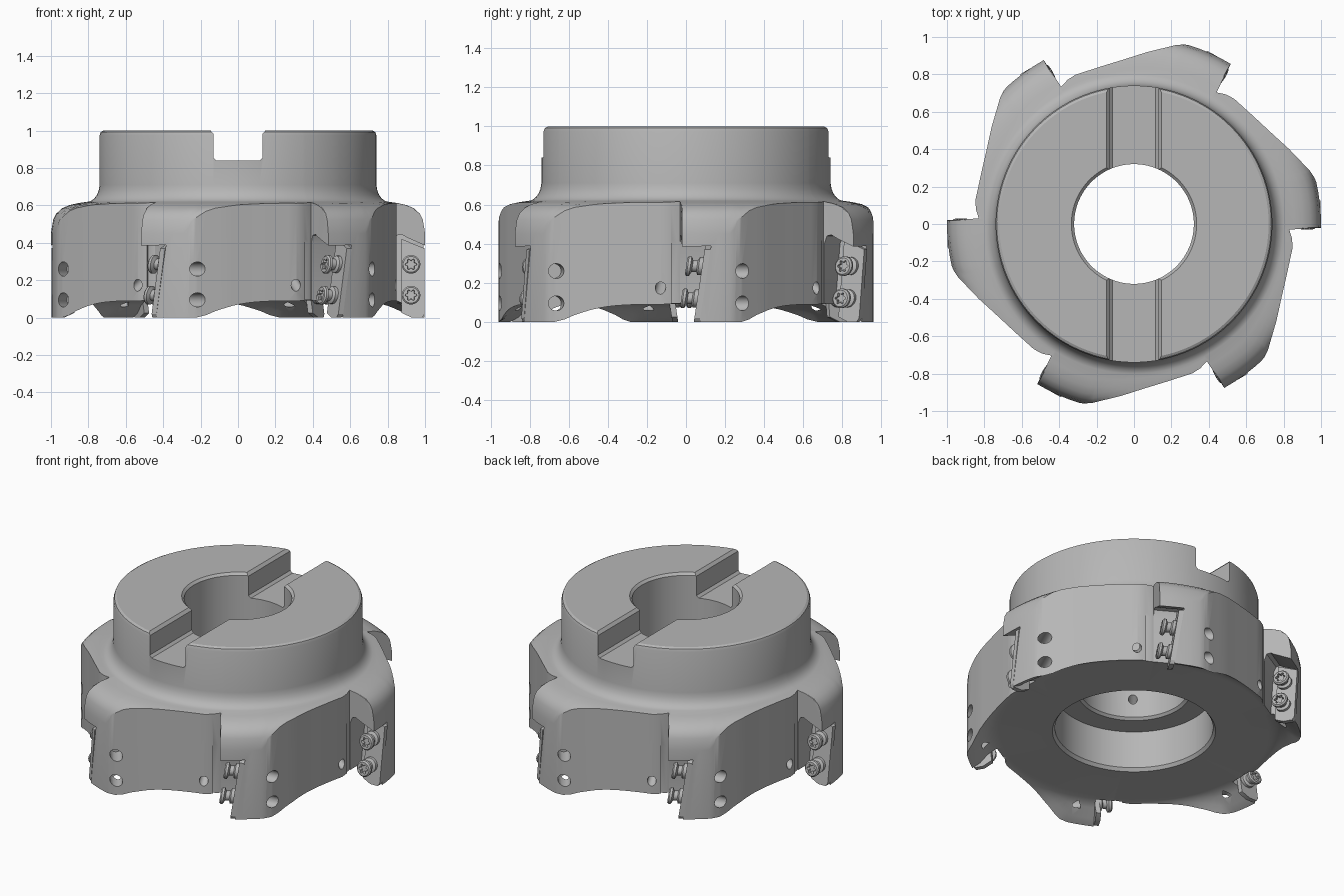
import bpy, bmesh
from math import sin, cos, pi, atan2, hypot, radians
from mathutils import Matrix, Vector

cube = bpy.data.objects.get("Cube")
if cube:
    bpy.data.objects.remove(cube, do_unlink=True)

steel = bpy.data.materials.new("steel grey")
steel.use_nodes = True
GREY = (0.47, 0.47, 0.47, 1)
steel.diffuse_color = GREY
steel.node_tree.nodes["Principled BSDF"].inputs["Base Color"].default_value = GREY

TEETH = 6
TURNS = [Matrix.Rotation(2 * pi * k / TEETH, 4, 'Z') for k in range(TEETH)]


def finish(name, bm):
    bmesh.ops.recalc_face_normals(bm, faces=bm.faces)
    me = bpy.data.meshes.new(name)
    bm.to_mesh(me)
    bm.free()
    ob = bpy.data.objects.new(name, me)
    bpy.context.collection.objects.link(ob)
    me.materials.append(steel)
    return ob


def smooth(ob):
    bpy.ops.object.select_all(action='DESELECT')
    ob.select_set(True)
    bpy.context.view_layer.objects.active = ob
    bpy.ops.object.shade_smooth_by_angle(angle=radians(28))


def loft(bm, rows, closed=False, caps=False):
    """Skin rings of points that all have the same count."""
    rings = [[bm.verts.new(p) for p in row] for row in rows]
    n = len(rings[0])
    pairs = list(zip(rings, rings[1:]))
    if closed:
        pairs.append((rings[-1], rings[0]))
    for a, b in pairs:
        for i in range(n):
            j = (i + 1) % n
            bm.faces.new((a[i], a[j], b[j], b[i]))
    if caps:
        bm.faces.new(rings[0])
        bm.faces.new(rings[-1][::-1])


def rod(bm, start, end, radius, sides=24):
    """Solid cylinder between two points."""
    a, b = Vector(start), Vector(end)
    q = (b - a).to_track_quat('Z', 'Y')
    ring = [q @ Vector((radius * cos(2 * pi * i / sides), radius * sin(2 * pi * i / sides), 0))
            for i in range(sides)]
    loft(bm, [[a + p for p in ring], [b + p for p in ring]], caps=True)


def cut(body, cutter):
    mod = body.modifiers.new("cut", 'BOOLEAN')
    mod.operation = 'DIFFERENCE'
    mod.solver = 'EXACT'
    mod.object = cutter
    bpy.context.view_layer.objects.active = body
    bpy.ops.object.modifier_apply(modifier=mod.name)
    bpy.data.objects.remove(cutter, do_unlink=True)


# Outline of one tooth: rake edge, round land, then the relieved flank
tooth = [(0.83, -0.03), (0.885, -0.0265), (0.94, -0.0235), (1.0, -0.02)]
tooth += [(cos(a), sin(a)) for a in (0.05, 0.11, 0.17, 0.225)]
flank = [(0.965, 0.248), (0.94, 0.285), (0.83, 0.40), (0.74, 0.482), (0.64, 0.575), (0.535, 0.67)]
for a, b in zip(flank, flank[1:]):
    tooth += [Vector(a).lerp(Vector(b), t / 3) for t in range(3)]
tooth += [flank[-1], (0.49, 0.693)]
outline = []
for turn in range(TEETH):
    for x, y in tooth:
        outline.append((hypot(x, y), atan2(y, x) + 2 * pi * turn / TEETH))


def dish(r):
    """Underside height: teeth reach down to the floor."""
    t = min(1, max(0, (0.97 - r) / 0.15))
    return 0.095 * (1 - (1 - t) ** 2)


ROUND = [(0.80, 0.62), (0.85, 0.613), (0.90, 0.602), (0.94, 0.585), (0.97, 0.56), (0.99, 0.52), (1.0, 0.45)]


def shoulder(r):
    """Height of the turned shoulder above a radius."""
    r = min(1.0, max(0.80, r))
    for (r0, z0), (r1, z1) in zip(ROUND, ROUND[1:]):
        if r <= r1:
            return z0 + (z1 - z0) * (r - r0) / (r1 - r0)
    return ROUND[-1][1]


def ring(radius_of, z_of):
    pts = []
    for r, a in outline:
        q = radius_of(r)
        pts.append((q * cos(a), q * sin(a), z_of(q)))
    return pts


# Cutter body: underside, tooth walls, turned shoulder, hub and bore in one skin
rows = [ring(lambda r: r + (0.8 - r) * t, dish) for t in (1, 0.75, 0.5, 0.25, 0)]
rows += [ring(lambda r: r + (0.8 - r) * t, shoulder) for t in (0, 0.02, 0.06, 0.14, 0.28, 0.48, 0.72, 1)]
hub = [(0.785, 0.625), (0.768, 0.638), (0.755, 0.655), (0.745, 0.68), (0.74, 0.71),
       (0.74, 0.975), (0.734, 0.992), (0.72, 1.0)]
bore = [(0.335, 1.0), (0.32, 0.985), (0.32, 0.375), (0.335, 0.36), (0.47, 0.36),
        (0.47, 0.115), (0.485, 0.095)]
rows += [ring(lambda _: r, lambda _: z) for r, z in hub + bore]
bm = bmesh.new()
loft(bm, rows, closed=True)
body = finish("cutter_body", bm)

# Drive slot across the hub
half = [(0.115, 0.84), (0.13, 0.855), (0.13, 0.982), (0.15, 1.004), (0.15, 1.1)]
section = half + [(-x, z) for x, z in reversed(half)]
bm = bmesh.new()
loft(bm, [[(x, y, z) for x, z in section] for y in (-1, 1)], caps=True)
cut(body, finish("slot_cutter", bm))


def seat(z):
    """Tilted plane the insert rests on."""
    return 0.07 + 0.15 * z


def slab(bm, shape, front, back):
    loft(bm, [[(x, f(z), z) for x, z in shape] for f in (front, back)], caps=True)


def around(name, build):
    """Repeat a piece at every tooth."""
    bm = bmesh.new()
    for m in TURNS:
        part = bmesh.new()
        build(part)
        part.transform(m)
        tmp = bpy.data.meshes.new("tmp")
        part.to_mesh(tmp)
        part.free()
        bm.from_mesh(tmp)
        bpy.data.meshes.remove(tmp)
    return finish(name, bm)


# Insert pockets, screw exits and coolant passages
pocket = [(0.835, -0.1), (0.835, 0.40), (0.85, 0.44), (0.875, 0.445), (0.9, 0.43), (1.1, 0.34), (1.1, -0.1)]
cut(body, around("pocket_cutter", lambda b: slab(b, pocket, lambda z: -0.075, seat)))


def exits(b):
    for z in (0.26, 0.095):
        rod(b, (0.88, 0.17, z), (1.02, 0.48, z), 0.038)


cut(body, around("exit_cutter", exits))
cut(body, around("coolant_cutter", lambda b: rod(
    b, (0.155, 0.193, 0.54), (0.565, 0.703, 0.145), 0.027)))
smooth(body)

# Cutting inserts
plate = [(0.875, 0.025), (0.93, 0.0), (0.985, 0.0), (0.998, 0.02), (0.998, 0.37), (0.875, 0.42)]
smooth(around("cutting_inserts", lambda b: slab(b, plate, lambda z: seat(z) - 0.03, seat)))


# Clamping screws: flange, neck, domed head and a lobed socket
def screws(b):
    profile = [(0.046, 0.02, 0), (0.046, 0.048, 0), (0.03, 0.056, 0), (0.03, 0.08, 0),
               (0.05, 0.09, 0), (0.05, 0.104, 0), (0.042, 0.112, 0),
               (0.026, 0.112, 0.006), (0.024, 0.094, 0.006)]
    for z0 in (0.285, 0.12):
        rows = []
        for r, h, wave in profile:
            row = []
            for i in range(36):
                a = 2 * pi * i / 36
                q = r + wave * cos(6 * a)
                row.append((0.925 + q * cos(a), seat(z0) - h + 0.15 * q * sin(a), z0 + q * sin(a)))
            rows.append(row)
        loft(b, rows, caps=True)


smooth(around("clamping_screws", screws))
